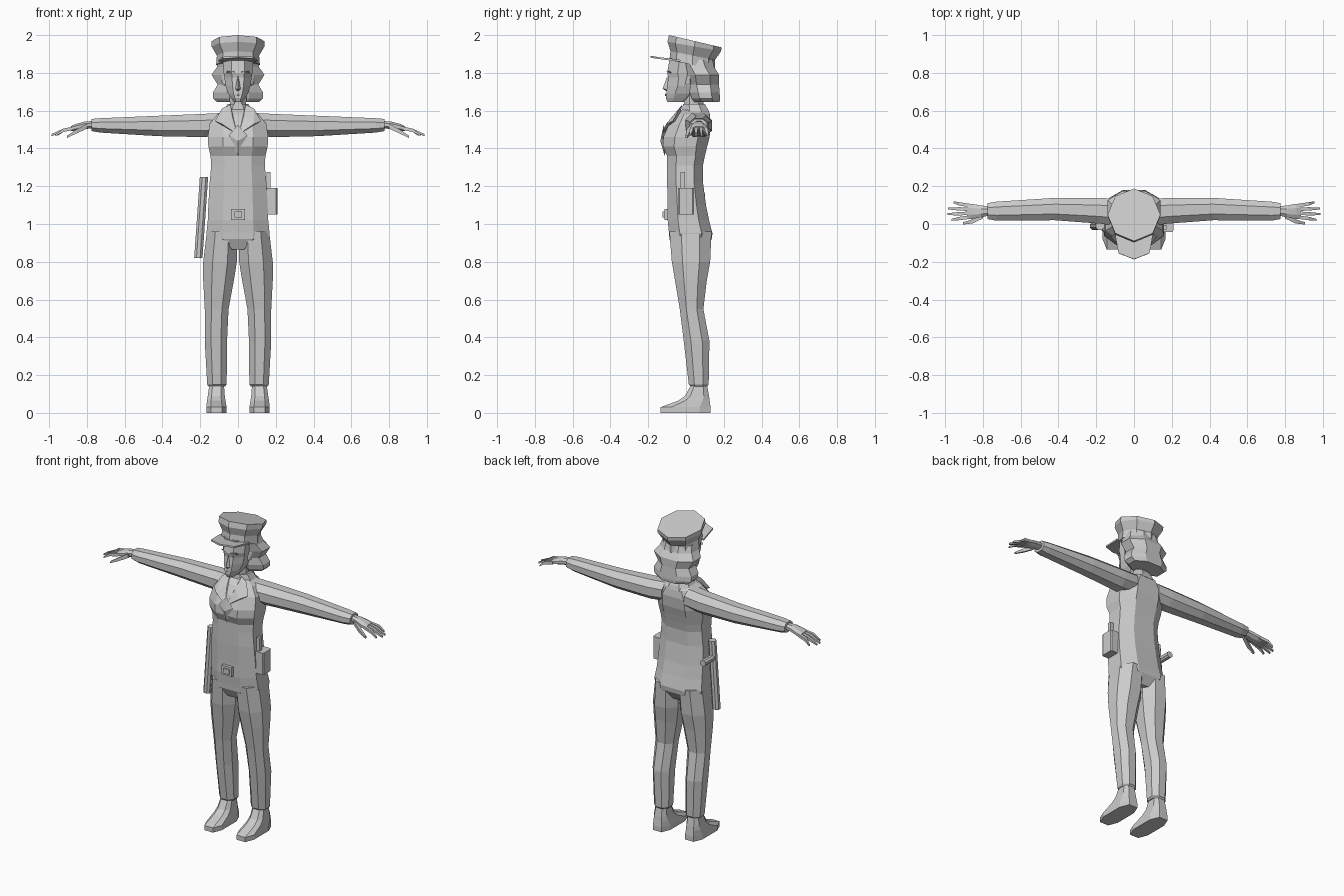
import bpy, bmesh, math
from mathutils import Vector


def finish(name, bm, mirror=False, thick=0):
    bmesh.ops.recalc_face_normals(bm, faces=bm.faces[:])
    me = bpy.data.meshes.new(name)
    bm.to_mesh(me)
    bm.free()
    ob = bpy.data.objects.new(name, me)
    bpy.context.collection.objects.link(ob)
    if thick:
        s = ob.modifiers.new("Thickness", 'SOLIDIFY')
        s.thickness, s.offset = thick, 0
    if mirror:
        ob.modifiers.new("Mirror", 'MIRROR').use_axis[0] = True
    return ob


def loft(name, rings, mirror=False, caps=True):
    bm = bmesh.new()
    vs = [[bm.verts.new(p) for p in r] for r in rings]
    n = len(vs[0])
    for a, b in zip(vs, vs[1:]):
        for i in range(n):
            bm.faces.new((a[i], a[(i + 1) % n], b[(i + 1) % n], b[i]))
    if caps:
        bm.faces.new(vs[0])
        bm.faces.new(vs[-1])
    return finish(name, bm, mirror)


def octagon(a0, a1, b0, b1, k=.28):
    da, db = (a1 - a0) * k, (b1 - b0) * k
    return [(a0 + da, b0), (a1 - da, b0), (a1, b0 + db), (a1, b1 - db),
            (a1 - da, b1), (a0 + da, b1), (a0, b1 - db), (a0, b0 + db)]


def zring(z, x0, x1, y0, y1, k=.28):
    return [(x, y, z) for x, y in octagon(x0, x1, y0, y1, k)]


def xring(x, y0, y1, z0, z1, k=.28):
    return [(x, y, z) for y, z in octagon(y0, y1, z0, z1, k)]


def body(name, rows, k=.28):
    return loft(name, [zring(z, -w, w, f, b, k) for z, w, f, b in rows])


def sheet(name, pts, thick, mirror=False):
    bm = bmesh.new()
    bm.faces.new([bm.verts.new(p) for p in pts])
    return finish(name, bm, mirror, thick)


def box(name, lo, hi):
    return loft(name, [[(x, y, z) for x, y in ((lo[0], lo[1]), (hi[0], lo[1]), (hi[0], hi[1]), (lo[0], hi[1]))]
                       for z in (lo[2], hi[2])])


def hull(name, pts, mirror=False):
    bm = bmesh.new()
    for p in pts:
        bm.verts.new(p)
    bmesh.ops.convex_hull(bm, input=bm.verts[:])
    return finish(name, bm, mirror)


# Torso: z, half width, front y, back y
body("torso", [(.865, .06, -.06, .10), (.92, .16, -.088, .136), (.95, .167, -.09, .14),
               (1.02, .16, -.097, .122), (1.1, .157, -.097, .106), (1.22, .15, -.10, .09),
               (1.31, .142, -.10, .09), (1.36, .145, -.10, .10), (1.41, .157, -.122, .112),
               (1.46, .16, -.12, .125), (1.53, .15, -.09, .132), (1.58, .11, -.055, .125),
               (1.61, .05, -.015, .10)], .25)

# Legs, with trouser hem
loft("leg", [zring(*r) for r in [(.96, .004, .165, -.088, .135), (.80, .006, .184, -.075, .128),
                                 (.70, .022, .184, -.058, .11), (.55, .05, .176, -.033, .092),
                                 (.38, .058, .176, -.012, .124), (.15, .06, .163, .015, .12),
                                 (.14, .068, .156, .024, .112)]], True)
loft("shoe", [zring(*r, .22) for r in [(0, .06, .168, -.135, .13), (.03, .06, .168, -.135, .13),
                                       (.065, .066, .164, -.04, .125), (.09, .07, .16, -.005, .122),
                                       (.145, .074, .152, .025, .112)]], True)

# Sleeves: x, y range, z range
loft("sleeve", [xring(*r) for r in [(.08, -.01, .132, 1.47, 1.588), (.18, .002, .138, 1.46, 1.583),
                                    (.42, .02, .138, 1.465, 1.573), (.73, .018, .118, 1.484, 1.56),
                                    (.775, .026, .11, 1.492, 1.556), (.776, .035, .10, 1.50, 1.548)]], True)

# Hands
loft("palm", [xring(*r) for r in [(.765, .045, .093, 1.508, 1.545), (.81, .035, .098, 1.502, 1.543),
                                  (.86, .026, .107, 1.493, 1.529), (.885, .03, .105, 1.492, 1.517)]], True)


def finger(name, path):
    loft(name, [[(x, y + a * r, z + b * r) for a, b in ((-1, -1), (1, -1), (1, 1), (-1, 1))]
                for x, y, z, r in path], True)


for i, (y, tip, length) in enumerate([(.036, .022, .965), (.057, .052, .988), (.078, .082, .985), (.098, .115, .955)]):
    finger("finger_%d" % (i + 1), [(.87, y, 1.507, .009), (.925, (y + tip) / 2, 1.496, .009),
                                   (length, tip, 1.471, .005)])
finger("thumb", [(.80, .042, 1.518, .013), (.855, .014, 1.49, .011), (.905, .003, 1.462, .006)])

# Head and neck
body("neck", [(1.56, .055, -.02, .10), (1.62, .043, -.012, .09), (1.70, .045, -.01, .10)])
body("face", [(1.645, .022, -.098, .0), (1.668, .038, -.107, .04), (1.69, .052, -.104, .06),
              (1.73, .066, -.10, .1), (1.775, .072, -.094, .1), (1.80, .076, -.1, .1), (1.88, .08, -.085, .1)])
hull("nose", [(0, -.098, 1.785), (.018, -.095, 1.712), (-.018, -.095, 1.712), (0, -.124, 1.716), (0, -.1, 1.70)])
hull("lips", [(-.025, -.10, 1.686), (.025, -.10, 1.686), (0, -.112, 1.692), (0, -.11, 1.678), (0, -.10, 1.675)])
hull("brow", [(.018, -.103, 1.806), (.058, -.09, 1.81), (.018, -.095, 1.795), (.06, -.08, 1.80), (.03, -.07, 1.80)], True)
hull("ear", [(.065, .0, 1.79), (.092, .025, 1.80), (.07, -.005, 1.73), (.085, .02, 1.74), (.06, .03, 1.76)], True)
body("hair", [(1.645, .11, .045, .178), (1.665, .132, .03, .18), (1.695, .133, .02, .178),
              (1.738, .108, .01, .175), (1.79, .14, .0, .175), (1.83, .112, -.02, .15), (1.87, .10, -.04, .14)])


# Cap: tilted eight-sided rings, corners on the centre line
def cap_ring(w, y0, y1, z0, z1):
    out = []
    for i in range(8):
        a = i * math.pi / 4
        c = math.cos(a)
        out.append((w * math.sin(a), (y0 + y1) / 2 - c * (y1 - y0) / 2, (z0 + z1) / 2 + c * (z0 - z1) / 2))
    return out


loft("cap_crown", [cap_ring(*r) for r in [(.116, -.088, .155, 1.868, 1.818), (.112, -.082, .153, 1.915, 1.868),
                                          (.14, -.098, .186, 1.965, 1.915), (.14, -.09, .188, 2.0, 1.935)]])
sheet("cap_visor", [(-.105, -.03, 1.864), (-.082, -.155, 1.88), (0, -.187, 1.886), (.082, -.155, 1.88),
                    (.105, -.03, 1.864)], .01)

# Collar, lapels and shirt front
body("collar", [(1.575, .095, -.04, .128), (1.60, .075, -.02, .12), (1.635, .055, -.016, .10)])
hull("lapel", [(.04, -.02, 1.632), (.085, -.035, 1.612), (.122, -.07, 1.545), (.085, -.105, 1.53),
               (.004, -.126, 1.475), (.03, -.07, 1.57), (.06, -.04, 1.54)], True)
hull("tie", [(0, -.118, 1.525), (.048, -.123, 1.47), (-.048, -.123, 1.47), (0, -.136, 1.44),
             (0, -.113, 1.36), (0, -.09, 1.45)])

# Belt buckle: frame with a raised bar
box("buckle", (-.036, -.115, 1.022), (.036, -.09, 1.08))
box("buckle_bar", (-.018, -.124, 1.035), (.022, -.11, 1.066))

# Radio on the left hip
loft("radio", [zring(z, .148, .208, -.042, .042, .1) for z in (1.05, 1.19)])
box("radio_antenna", (.152, -.03, 1.17), (.173, -.006, 1.275))

# Baton with side handle on the right hip
loft("baton", [zring(z, x - .022, x + .022, -.032, .012) for z, x in ((.82, -.21), (1.25, -.18))])
loft("baton_handle", [[(x, y, z) for x, z in octagon(-.207, -.17, 1.125, 1.162)] for y in (-.01, .10)])
